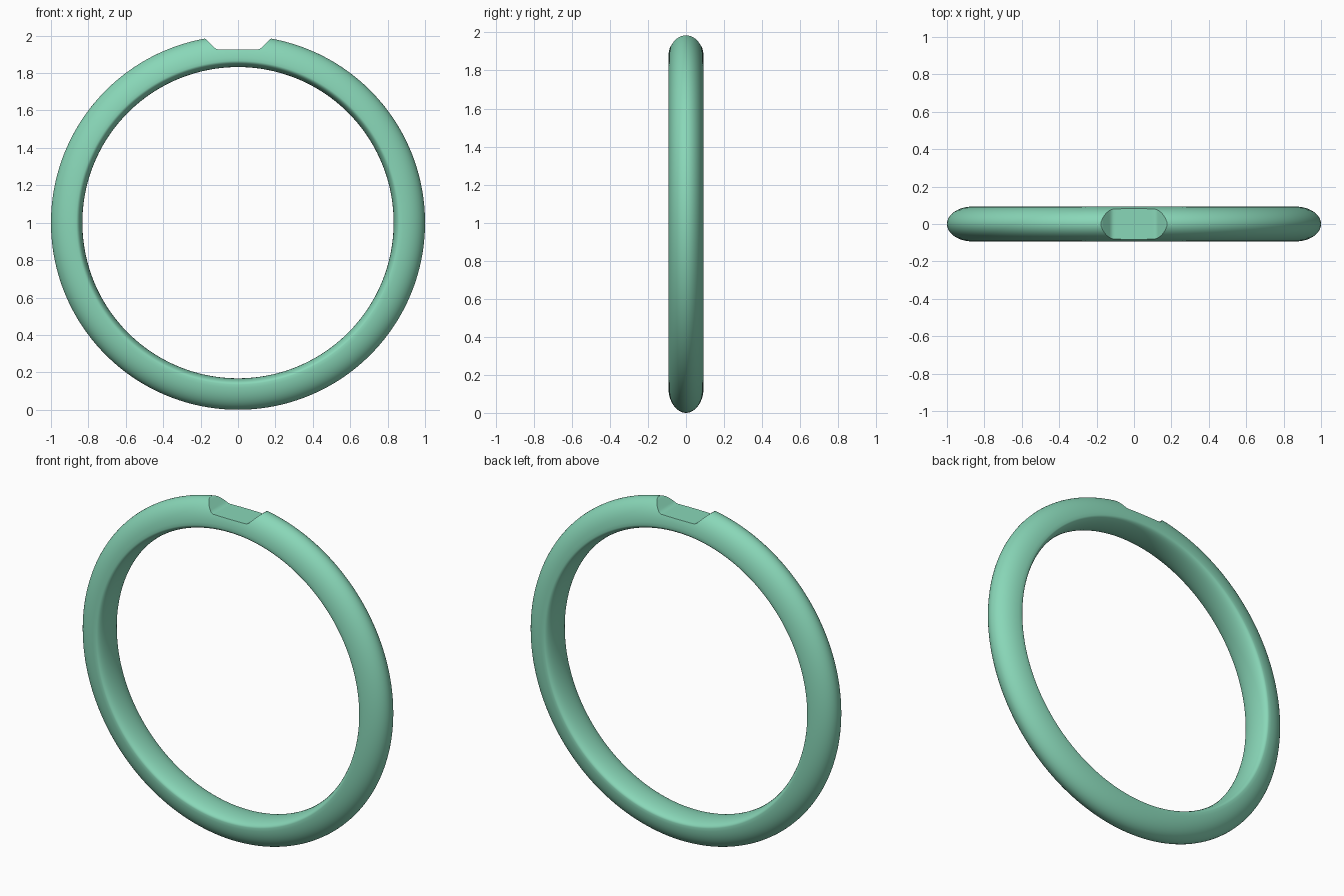
import bpy, bmesh
from math import pi, sin, cos, radians

if "Cube" in bpy.data.objects:
    bpy.data.objects.remove(bpy.data.objects["Cube"])

CENTRE_Z = 1.0
SEGMENTS = 256


def mesh_object(name, bm):
    bmesh.ops.recalc_face_normals(bm, faces=bm.faces)
    mesh = bpy.data.meshes.new(name)
    bm.to_mesh(mesh)
    bm.free()
    obj = bpy.data.objects.new(name, mesh)
    bpy.context.collection.objects.link(obj)
    return obj


def band_section():
    # D-shaped section (y, radius): domed outside, gently rounded inside
    half, side_r = 0.093, 0.865
    outer = [(half * cos(pi * i / 24), side_r + 0.135 * sin(pi * i / 24)) for i in range(25)]
    inner = [(-half * cos(pi * i / 16), side_r - 0.033 * sin(pi * i / 16)) for i in range(1, 16)]
    return outer + inner


# Ring band: section revolved around the y axis
bm = bmesh.new()
section = band_section()
rings = []
for i in range(SEGMENTS):
    a = 2 * pi * i / SEGMENTS
    rings.append([bm.verts.new((r * sin(a), y, CENTRE_Z + r * cos(a))) for y, r in section])
n = len(section)
for i in range(SEGMENTS):
    p, q = rings[i], rings[(i + 1) % SEGMENTS]
    for j in range(n):
        k = (j + 1) % n
        bm.faces.new((p[j], p[k], q[k], q[j]))
band = mesh_object("ring_band", bm)

# Notch cutter: flat floor with sloping, slightly eased ends
half_profile = [(0.108, 1.927), (0.118, 1.930), (0.128, 1.938), (0.165, 1.976),
                (0.173, 1.982), (0.187, 1.988), (0.187, 2.1)]
profile = half_profile + [(-x, z) for x, z in reversed(half_profile)]
bm = bmesh.new()
face = bm.faces.new([bm.verts.new((x, -0.2, z)) for x, z in profile])
ext = bmesh.ops.extrude_face_region(bm, geom=[face])
bmesh.ops.translate(bm, vec=(0, 0.4, 0),
                    verts=[v for v in ext["geom"] if isinstance(v, bmesh.types.BMVert)])
cutter = mesh_object("notch_cutter", bm)
cutter.hide_render = True
cutter.hide_set(True)

# Cut the notch and smooth the band
cut = band.modifiers.new("notch", 'BOOLEAN')
cut.operation = 'DIFFERENCE'
cut.solver = 'EXACT'
cut.object = cutter
bpy.context.view_layer.objects.active = band
band.select_set(True)
bpy.ops.object.modifier_apply(modifier=cut.name)
bpy.data.objects.remove(cutter)
bpy.ops.object.shade_smooth_by_angle(angle=radians(28))

# Green finish
mat = bpy.data.materials.new("green_finish")
mat.diffuse_color = (0.25, 0.68, 0.48, 1)
mat.use_nodes = True
mat.node_tree.nodes["Principled BSDF"].inputs["Base Color"].default_value = mat.diffuse_color
band.data.materials.clear()
band.data.materials.append(mat)
